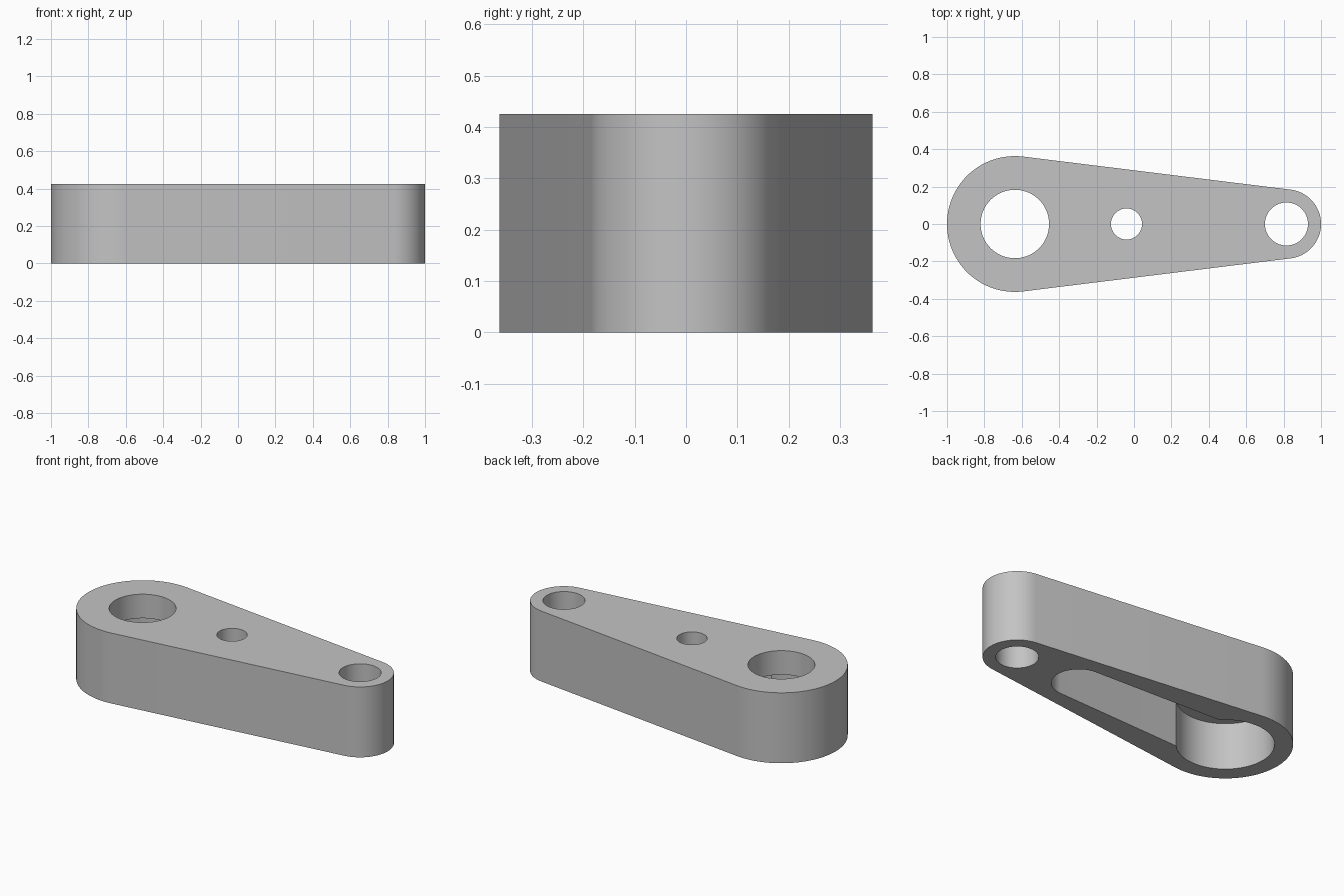
import bpy
import bmesh
from math import asin, cos, pi, sin

HEIGHT = 0.425
CEILING = 0.28      # top of the pocket in the underside
BIG_X, SMALL_X = -0.637, 0.815

if "Cube" in bpy.data.objects:
    bpy.data.objects.remove(bpy.data.objects["Cube"], do_unlink=True)


def arc(x, radius, start, end, steps):
    return [(x + radius * cos(start + (end - start) * i / steps),
             radius * sin(start + (end - start) * i / steps)) for i in range(steps + 1)]


def tapered_outline(x1, r1, x2, r2, steps=48):
    """Two round ends joined by their tangent lines."""
    a = pi / 2 - asin((r1 - r2) / (x2 - x1))
    return arc(x2, r2, -a, a, steps) + arc(x1, r1, a, 2 * pi - a, steps)


def circle_outline(x, radius, steps=96):
    return arc(x, radius, 0, 2 * pi, steps)[:-1]


def prism(name, outline, z0, z1):
    bm = bmesh.new()
    base = bm.faces.new([bm.verts.new((x, y, z0)) for x, y in outline])
    top = bmesh.ops.extrude_face_region(bm, geom=[base])["geom"]
    bmesh.ops.translate(bm, vec=(0, 0, z1 - z0),
                        verts=[v for v in top if isinstance(v, bmesh.types.BMVert)])
    bmesh.ops.recalc_face_normals(bm, faces=bm.faces)
    mesh = bpy.data.meshes.new(name)
    bm.to_mesh(mesh)
    bm.free()
    obj = bpy.data.objects.new(name, mesh)
    bpy.context.collection.objects.link(obj)
    return obj


# Tapered arm body
arm = prism("link_arm", tapered_outline(BIG_X, 0.363, SMALL_X, 0.185), 0, HEIGHT)

# Through holes, large counterbore and underside slot
cutters = [
    prism("large_hole", circle_outline(BIG_X, 0.183), -0.1, HEIGHT + 0.1),
    prism("middle_hole", circle_outline(-0.04, 0.083), -0.1, HEIGHT + 0.1),
    prism("small_hole", circle_outline(SMALL_X, 0.115), -0.1, HEIGHT + 0.1),
    prism("counterbore", circle_outline(BIG_X, 0.263), -0.1, CEILING),
    prism("underside_slot", tapered_outline(BIG_X, 0.188, 0.385, 0.147), -0.1, CEILING),
]
bpy.ops.object.select_all(action="DESELECT")
bpy.context.view_layer.objects.active = arm
arm.select_set(True)
for cutter in cutters:
    cutter.hide_render = True
    cut = arm.modifiers.new(cutter.name, "BOOLEAN")
    cut.operation = "DIFFERENCE"
    cut.solver = "EXACT"
    cut.object = cutter
    bpy.ops.object.modifier_apply(modifier=cut.name)
    bpy.data.objects.remove(cutter, do_unlink=True)

# Plain grey metal
grey = bpy.data.materials.new("plain_grey")
grey.use_nodes = True
colour = (0.55, 0.55, 0.55, 1)
grey.diffuse_color = colour
grey.node_tree.nodes["Principled BSDF"].inputs["Base Color"].default_value = colour
arm.data.materials.clear()
arm.data.materials.append(grey)
bpy.ops.object.shade_smooth_by_angle(angle=pi / 6)
